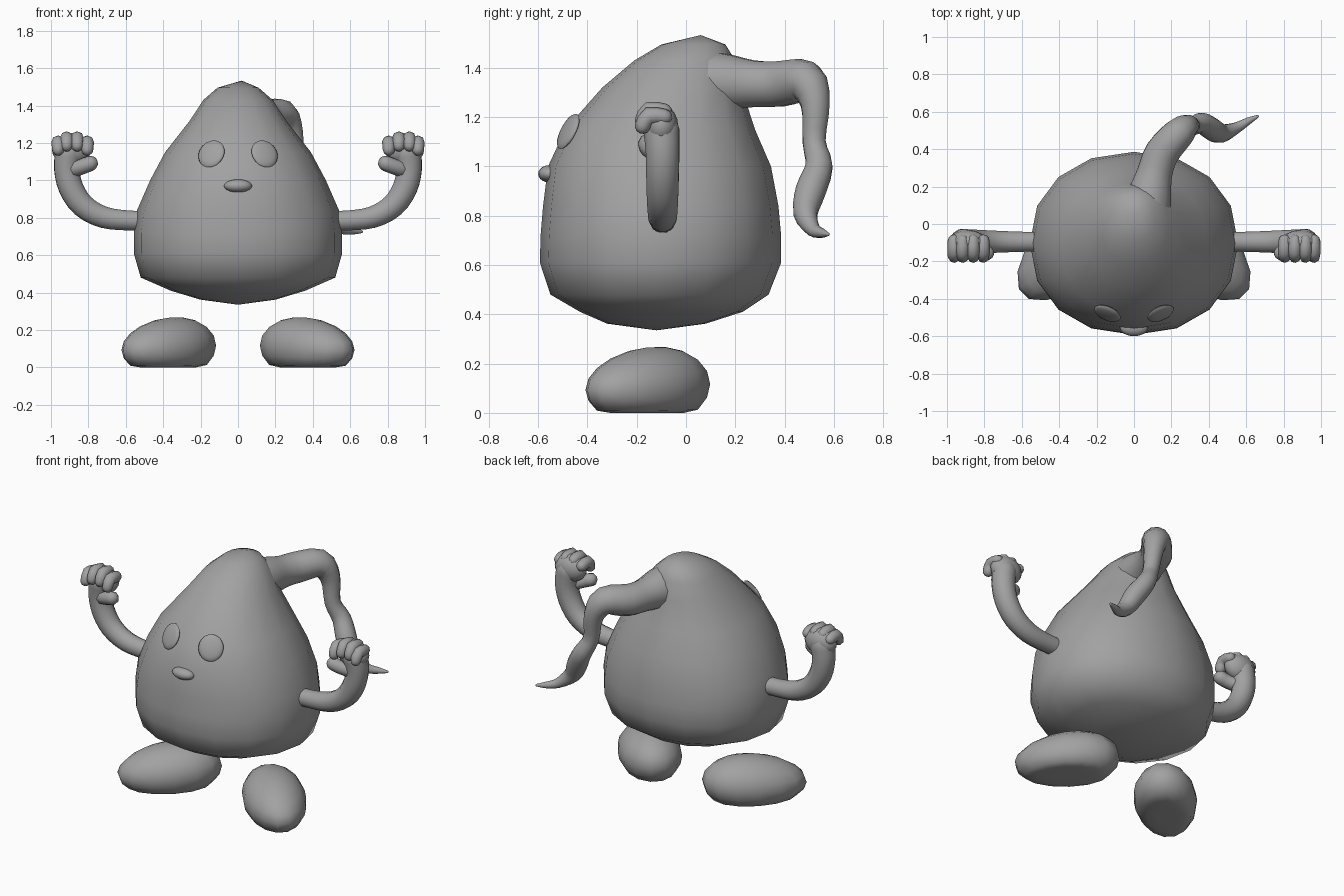
import bpy, bmesh, math
from mathutils import Vector, Matrix

cube = bpy.data.objects.get("Cube")
if cube:
    bpy.data.objects.remove(cube, do_unlink=True)

grey = bpy.data.materials.new("soft grey")
grey.use_nodes = True
COLOR = (0.36, 0.36, 0.36, 1)
grey.diffuse_color = COLOR
grey.node_tree.nodes["Principled BSDF"].inputs["Base Color"].default_value = COLOR


def finish(name, bm, angle=80):
    """Turn a bmesh into a smooth shaded object."""
    bmesh.ops.recalc_face_normals(bm, faces=bm.faces)
    mesh = bpy.data.meshes.new(name)
    bm.to_mesh(mesh)
    bm.free()
    mesh.materials.append(grey)
    obj = bpy.data.objects.new(name, mesh)
    bpy.context.collection.objects.link(obj)
    bpy.ops.object.select_all(action="DESELECT")
    obj.select_set(True)
    bpy.context.view_layer.objects.active = obj
    bpy.ops.object.shade_smooth_by_angle(angle=math.radians(angle))
    return obj


def ellipsoid(name, center, size, normal=None, segments=16, rings=10):
    """Scaled sphere; its local z axis can be turned along a normal."""
    bm = bmesh.new()
    bmesh.ops.create_uvsphere(bm, u_segments=segments, v_segments=rings, radius=1)
    turn = Vector(normal).to_track_quat("Z", "Y").to_matrix().to_4x4() if normal else Matrix()
    bm.transform(Matrix.Translation(center) @ turn @ Matrix.Diagonal((*size, 1)))
    return finish(name, bm)


def tube(name, points, sides=12, steps=3):
    """Round tube through (x, y, z, radius) points, closed by rounded tips."""
    pts = [Vector(p) for p in points]
    path = []
    for i in range(len(pts) - 1):
        a, b = pts[max(i - 1, 0)], pts[i]
        c, d = pts[i + 1], pts[min(i + 2, len(pts) - 1)]
        for s in range(steps):
            t = s / steps
            path.append(0.5 * (2 * b + (c - a) * t + (2 * a - 5 * b + 4 * c - d) * t ** 2
                               + (3 * b - a - 3 * c + d) * t ** 3))
    path.append(pts[-1])
    bm = bmesh.new()
    rings, side = [], None
    for i, p in enumerate(path):
        along = (path[min(i + 1, len(path) - 1)] - path[max(i - 1, 0)]).to_3d().normalized()
        side = along.orthogonal() if side is None else side - along * side.dot(along)
        side.normalize()
        up = along.cross(side)
        rings.append([(p.to_3d(), along, side.copy(), up, p.w)])
    loops = []
    for (center, along, u, v, r), in rings:
        loops.append([(center, u, v, r)])
    first, last = rings[0][0], rings[-1][0]
    sections = [(c, u, v, r) for (c, _, u, v, r), in rings]
    for end, sign in ((first, -1), (last, 1)):
        c, along, u, v, r = end
        for k in ((0.5, 0.87), (0.87, 0.5)):
            cap = (c + along * sign * r * k[0], u, v, r * k[1])
            sections.insert(0, cap) if sign < 0 else sections.append(cap)
    loops = []
    for c, u, v, r in sections:
        angles = [math.tau * k / sides for k in range(sides)]
        loops.append([bm.verts.new(c + (u * math.cos(a) + v * math.sin(a)) * r) for a in angles])
    poles = [bm.verts.new(first[0] - first[1] * first[4]), bm.verts.new(last[0] + last[1] * last[4])]
    skin(bm, loops, poles)
    return finish(name, bm)


def skin(bm, loops, poles):
    """Join loops with quads and close both ends on pole vertices."""
    n = len(loops[0])
    for a, b in zip(loops, loops[1:]):
        for k in range(n):
            bm.faces.new((a[k], a[(k + 1) % n], b[(k + 1) % n], b[k]))
    for pole, loop in zip(poles, (loops[0], loops[-1])):
        for k in range(n):
            bm.faces.new((pole, loop[k], loop[(k + 1) % n]))


# Body: rows of height, half width, front y, back y
ROWS = [(.362, .2, -.32, .08), (.41, .36, -.43, .23), (.48, .52, -.55, .335),
        (.61, .557, -.593, .386), (.72, .557, -.59, .386), (.84, .54, -.58, .375),
        (1.0, .47, -.56, .345), (1.15, .39, -.49, .28), (1.32, .257, -.34, .225),
        (1.43, .185, -.21, .2), (1.495, .11, -.1, .16)]
bm = bmesh.new()
loops = []
for z, w, front, back in ROWS:
    loop = []
    for k in range(16):
        a = math.tau * k / 16
        c, s = math.cos(a), math.sin(a)
        x = w * math.copysign(abs(c) ** 0.93, c)
        y = (front + back) / 2 + (back - front) / 2 * math.copysign(abs(s) ** 0.93, s)
        loop.append(bm.verts.new((x, y, z)))
    loops.append(loop)
skin(bm, loops, [bm.verts.new((0, -.12, .335)), bm.verts.new((.02, .06, 1.533))])
finish("body", bm)

# Drooping tail growing from the crown
tube("tail", [(.05, .0, 1.33, .15), (.08, .14, 1.34, .125), (.11, .27, 1.335, .098),
              (.15, .38, 1.335, .095), (.24, .485, 1.345, .085), (.29, .525, 1.25, .06),
              (.31, .52, 1.1, .048), (.36, .54, 1.0, .056), (.42, .505, .9, .062),
              (.47, .485, .81, .05), (.55, .515, .745, .03), (.61, .55, .73, .02),
              (.66, .575, .725, .008)])

# Small nose
ellipsoid("nose", (0, -.555, .97), (.075, .045, .035))

for label, m in (("left", 1), ("right", -1)):
    # Eye disc lying on the face
    ellipsoid(label + "_eye", (m * .142, -.478, 1.142), (.075, .08, .018),
              (m * .36, -.85, .45), 20, 8)

    # Arm bent upward
    tube(label + "_arm", [(m * .46, -.095, .785, .055), (m * .58, -.095, .785, .055),
                          (m * .72, -.095, .803, .06), (m * .83, -.095, .865, .065),
                          (m * .893, -.095, .96, .068), (m * .915, -.095, 1.06, .07),
                          (m * .905, -.1, 1.15, .075)])

    # Fist: palm, curled fingers and thumb
    ellipsoid(label + "_palm", (m * .89, -.1, 1.165), (.105, .068, .085))
    for i, (x, top) in enumerate(((.806, 1.2), (.86, 1.222), (.916, 1.222), (.962, 1.2))):
        tube(f"{label}_finger_{i + 1}", [(m * x, -.09, top, .034), (m * x, -.15, top + .005, .036),
                                         (m * x, -.175, top - .035, .033)], 8, 2)
    tube(label + "_thumb", [(m * .88, -.12, 1.06, .045), (m * .83, -.145, 1.075, .042),
                            (m * .79, -.155, 1.09, .042)], 8, 2)

    # Foot: flat-soled egg with a lower toe, turned outward
    bm = bmesh.new()
    bmesh.ops.create_uvsphere(bm, u_segments=14, v_segments=10, radius=1)
    for v in bm.verts:
        toe = v.co.x
        height = .105 - .015 * toe + v.co.z * (.16 - .02 * toe)
        v.co = (toe * .31, v.co.y * (.185 - .015 * toe), max(0, height))
    bm.transform(Matrix.Translation((m * .375, -.16, 0))
                 @ Matrix.Rotation(math.radians(-90 + m * 45), 4, "Z"))
    finish(label + "_foot", bm)
